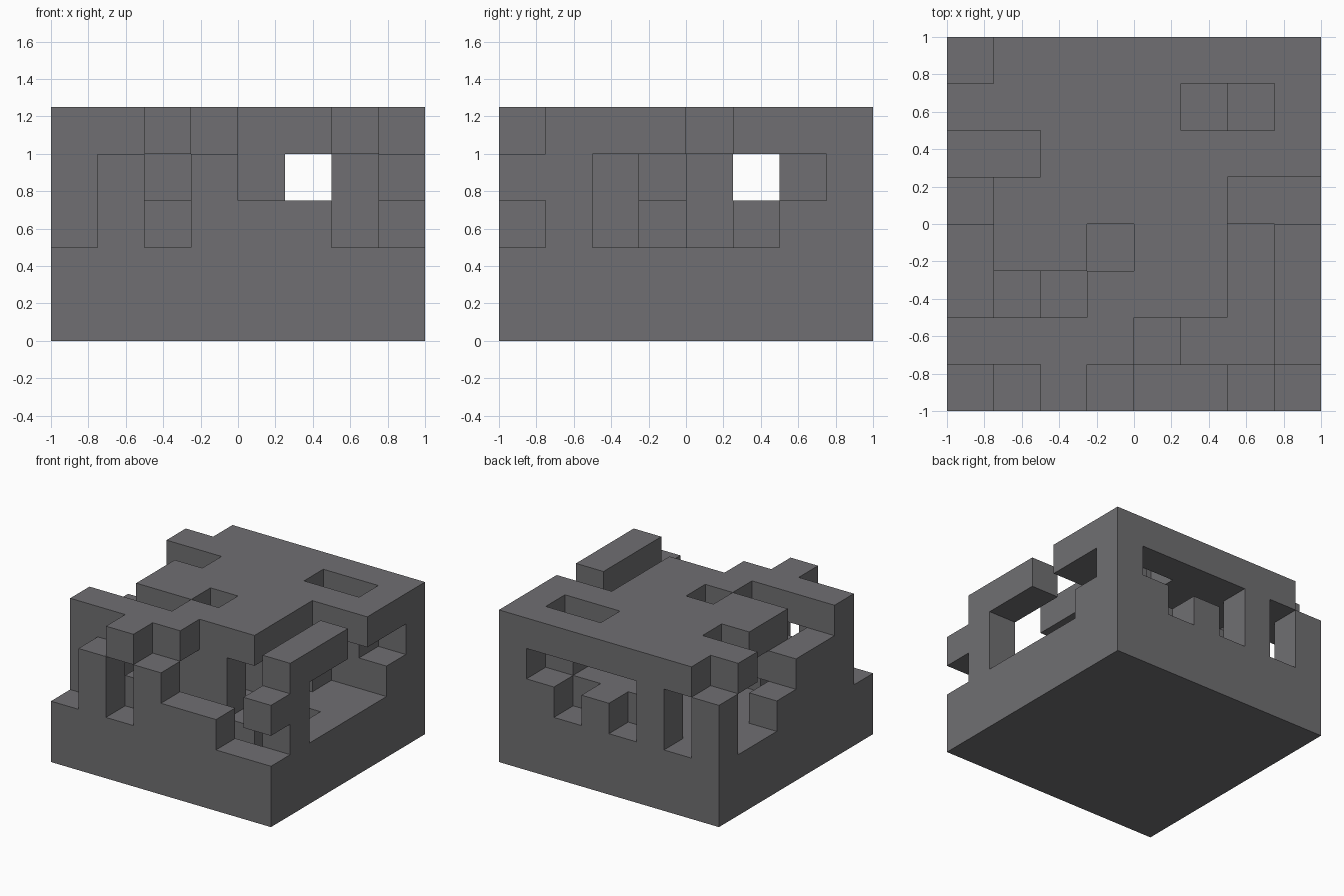
import bpy
import bmesh
import math
from mathutils import Vector

cube = bpy.data.objects.get("Cube")
if cube:
    bpy.data.objects.remove(cube, do_unlink=True)

CELL = 0.25
SIZE = 8

# One plan per storey, listed from the front row to the back row
FULL = ["########"] * SIZE
PLANS = {
    "foundation": FULL,
    "basement": [
        "########",
        "#####..#",
        "######.#",
        "######.#",
        "########",
        "########",
        "########",
        "########"],
    "lower_blocks": [
        ".#.###..",
        "#.#....#",
        "#.###...",
        "#..#....",
        "#...#...",
        ".....#..",
        "...#####",
        "#.#.#.##"],
    "upper_blocks": [
        ".#.#...#",
        "#......#",
        "#.###...",
        "###.....",
        "....#...",
        "........",
        "......#.",
        "#.#....#"],
    "roof_slab": [
        "..#.....",
        "####...#",
        "...###.#",
        ".##.##.#",
        ".#####..",
        "..######",
        "#####..#",
        ".#######"],
}

filled = {(i, j, k)
          for k, plan in enumerate(PLANS.values())
          for j, row in enumerate(plan)
          for i, mark in enumerate(row) if mark == "#"}

# Single stone colour
stone = bpy.data.materials.new("dark_grey_stone")
stone.use_nodes = True
colour = (0.162, 0.159, 0.168, 1.0)
stone.diffuse_color = colour
shader = next(n for n in stone.node_tree.nodes if n.type == "BSDF_PRINCIPLED")
shader.inputs["Base Color"].default_value = colour
shader.inputs["Roughness"].default_value = 0.9


def add_side(bm, cell, axis, sign):
    """Add the outward square of a cell that faces along one axis."""
    centre = Vector(cell) + Vector((0.5, 0.5, 0.5))
    normal, u, v = Vector(), Vector(), Vector()
    normal[axis] = sign * 0.5
    u[(axis + 1) % 3] = 0.5
    v[(axis + 2) % 3] = 0.5 * sign
    corners = [centre + normal + a * u + b * v
               for a, b in ((-1, -1), (1, -1), (1, 1), (-1, 1))]
    half = Vector((SIZE / 2, SIZE / 2, 0))
    bm.faces.new([bm.verts.new((c - half) * CELL) for c in corners])


def build_storey(name, level):
    """Build the exposed faces of one storey as a clean flat-sided mesh."""
    bm = bmesh.new()
    for cell in sorted(c for c in filled if c[2] == level):
        for axis in range(3):
            for sign in (-1, 1):
                neighbour = list(cell)
                neighbour[axis] += sign
                if tuple(neighbour) not in filled:
                    add_side(bm, cell, axis, sign)
    bmesh.ops.remove_doubles(bm, verts=bm.verts, dist=0.001)
    bmesh.ops.dissolve_limit(bm, angle_limit=math.radians(1),
                             verts=bm.verts, edges=bm.edges)
    mesh = bpy.data.meshes.new(name)
    bm.to_mesh(mesh)
    bm.free()
    mesh.materials.append(stone)
    obj = bpy.data.objects.new(name, mesh)
    bpy.context.collection.objects.link(obj)


for level, name in enumerate(PLANS):
    build_storey(name, level)
